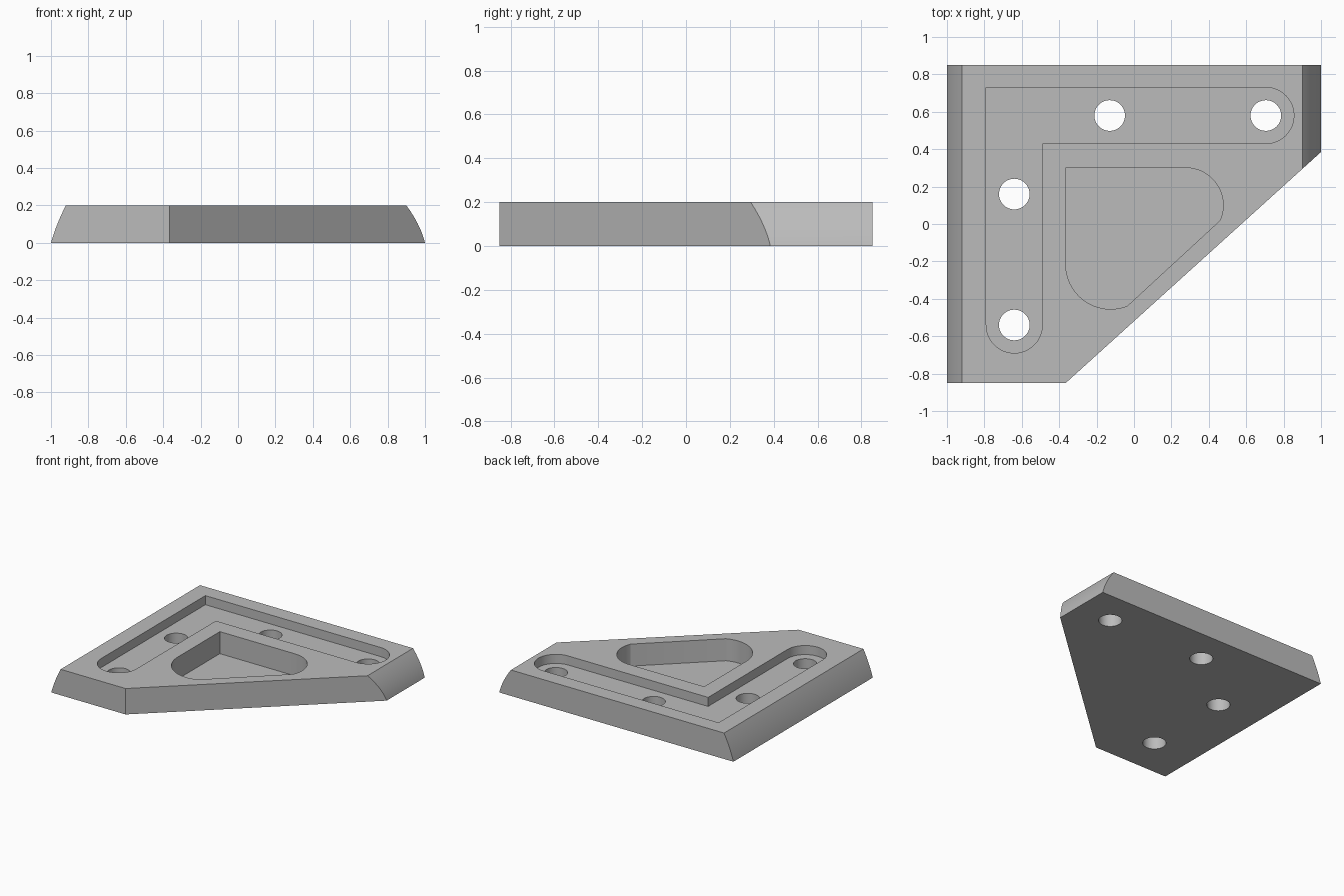
import bpy, bmesh
from math import cos, sin, radians
from mathutils import Vector

if "Cube" in bpy.data.objects:
    bpy.data.objects.remove(bpy.data.objects["Cube"], do_unlink=True)

HEIGHT = 0.2
grey = bpy.data.materials.new("plain grey")
grey.use_nodes = True
grey.diffuse_color = (0.5, 0.5, 0.5, 1)
grey.node_tree.nodes["Principled BSDF"].inputs["Base Color"].default_value = (0.5, 0.5, 0.5, 1)


def arc(cx, cy, r, start, end, n=24):
    angles = [radians(start + (end - start) * i / n) for i in range(n + 1)]
    return [(cx + r * cos(a), cy + r * sin(a)) for a in angles]


def prism(name, points, offset, cut=None):
    """Extrude a closed outline by an offset; optionally slice it with a plane."""
    bm = bmesh.new()
    face = bm.faces.new([bm.verts.new(p) for p in points])
    top = bmesh.ops.extrude_face_region(bm, geom=[face])["geom"]
    bmesh.ops.translate(bm, vec=offset, verts=[v for v in top if isinstance(v, bmesh.types.BMVert)])
    if cut:
        res = bmesh.ops.bisect_plane(bm, geom=bm.verts[:] + bm.edges[:] + bm.faces[:],
                                     plane_co=cut[0], plane_no=cut[1], clear_outer=True)
        edges = [e for e in res["geom_cut"] if isinstance(e, bmesh.types.BMEdge)]
        bmesh.ops.contextual_create(bm, geom=edges)
    bmesh.ops.recalc_face_normals(bm, faces=bm.faces)
    mesh = bpy.data.meshes.new(name)
    bm.to_mesh(mesh)
    bm.free()
    mesh.materials.append(grey)
    obj = bpy.data.objects.new(name, mesh)
    bpy.context.collection.objects.link(obj)
    return obj


def carve(body, name, outline, floor):
    """Cut an outline down from above the top face to the floor height."""
    cutter = prism(name, [(x, y, floor) for x, y in outline], (0, 0, HEIGHT + 0.1 - floor))
    cutter.hide_render = True
    mod = body.modifiers.new(name, 'BOOLEAN')
    mod.operation = 'DIFFERENCE'
    mod.solver = 'EXACT'
    mod.object = cutter
    bpy.ops.object.modifier_apply(modifier=name)
    bpy.data.objects.remove(cutter, do_unlink=True)


def flank(bottom, top, bulge, n=12):
    steps = [i / n for i in range(n + 1)]
    return [(bottom + (top - bottom) * t + bulge * 4 * t * (1 - t), -0.85, HEIGHT * t) for t in steps]


# Plate with bowed left and right flanks and a diagonal front corner
section = flank(1, 0.9, 0.012) + flank(-1, -0.92, -0.006)[::-1]
start, end = Vector((-0.365, -0.85, 0)), Vector((1, 0.385, 0))
along = end - start
plate = prism("corner_plate", section, (0, 1.7, 0), (start, (along.y, -along.x, 0)))
bpy.context.view_layer.objects.active = plate
plate.select_set(True)

# Shallow L-shaped channel with rounded ends
channel = [(-0.79, 0.73)] + arc(-0.64, -0.54, 0.15, 180, 360) + [(-0.49, 0.43)]
channel += arc(0.705, 0.58, 0.15, -90, 90)
carve(plate, "channel_cutter", channel, 0.13)

# Deep pocket in the middle
pocket = [(-0.365, 0.3)] + arc(-0.125, -0.215, 0.24, 180, 292) + arc(0.277, 0.1, 0.2, -24, 90)
carve(plate, "pocket_cutter", pocket, 0.03)

# Screw holes through the channel floor
for x, y in [(-0.64, -0.54), (-0.64, 0.16), (-0.13, 0.58), (0.705, 0.58)]:
    carve(plate, "hole_cutter", arc(x, y, 0.082, 0, 352.5, 47), -0.1)

bpy.ops.object.shade_smooth_by_angle(angle=radians(25))
